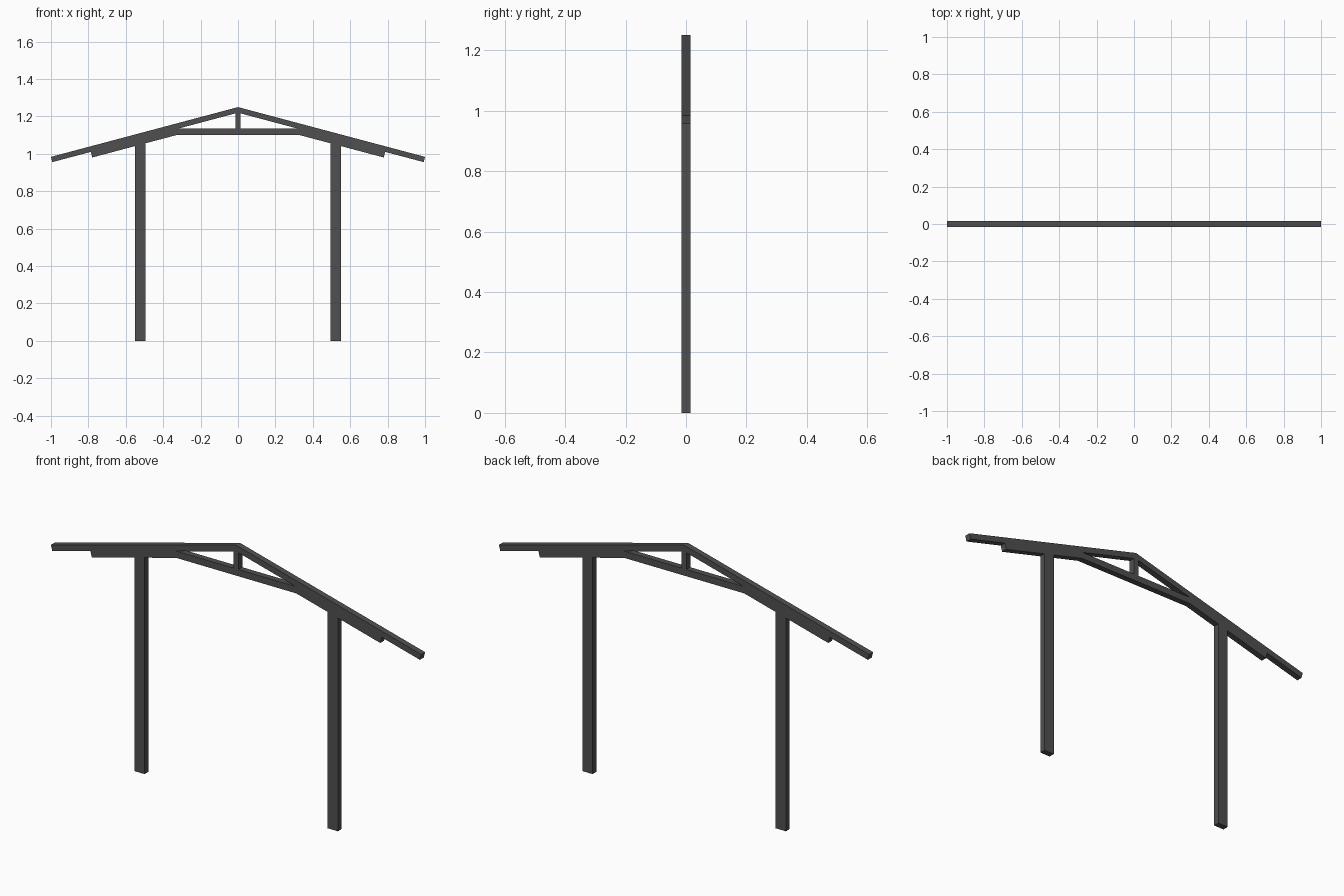
import bpy, bmesh, math

if "Cube" in bpy.data.objects:
    bpy.data.objects.remove(bpy.data.objects["Cube"])

DEPTH = 0.03                       # frame thickness along y
T = math.tan(math.radians(14.9))   # roof slope
APEX = 1.25                        # ridge height
V = 0.03                           # vertical thickness of each rafter layer

dark = bpy.data.materials.new("dark_grey")
dark.diffuse_color = (0.08, 0.08, 0.08, 1)
dark.use_nodes = True
dark.node_tree.nodes["Principled BSDF"].inputs["Base Color"].default_value = dark.diffuse_color


def slope(x, drop=0.0):
    """Height of the roof line at x, lowered by drop."""
    return APEX - drop - T * abs(x)


def prism(name, profile, side=1):
    """Extrude an x-z profile through the frame depth; side=-1 mirrors it."""
    bm = bmesh.new()
    face = bm.faces.new([bm.verts.new((side * x, -DEPTH / 2, z)) for x, z in profile])
    ext = bmesh.ops.extrude_face_region(bm, geom=[face])
    verts = [g for g in ext["geom"] if isinstance(g, bmesh.types.BMVert)]
    bmesh.ops.translate(bm, verts=verts, vec=(0, DEPTH, 0))
    bmesh.ops.recalc_face_normals(bm, faces=bm.faces)
    mesh = bpy.data.meshes.new(name)
    bm.to_mesh(mesh)
    bm.free()
    mesh.materials.append(dark)
    obj = bpy.data.objects.new(name, mesh)
    bpy.context.collection.objects.link(obj)
    return obj


# Upper rafters, mitred at the ridge with square-cut ends
right = [(1.0, slope(1.0)), (0.993, slope(0.993, V))]
prism("upper_rafters", [(0, APEX), *right, (0, APEX - V),
                        *[(-x, z) for x, z in reversed(right)]])

for side, label in ((-1, "left"), (1, "right")):
    # Lower rafter layer, under the upper rafter
    prism(f"lower_rafter_{label}",
          [(0.322, slope(0.322, V)), (0.787, slope(0.787, V)),
           (0.779, slope(0.779, 2 * V + 0.002)), (0.325, slope(0.325, 2 * V + 0.002))], side)
    # Post, cut to the slope at its top
    prism(f"post_{label}",
          [(0.494, 0), (0.55, 0), (0.55, slope(0.55, 2 * V + 0.002)),
           (0.494, slope(0.494, 2 * V + 0.002))], side)

# Horizontal tie beam between the lower rafters
zb, zt = slope(0.325, 2 * V + 0.002), slope(0.322, V)
prism("tie_beam", [(-0.325, zb), (0.325, zb), (0.322, zt), (-0.322, zt)])

# Short king post under the ridge
k = 0.013
prism("king_post", [(-k, zt), (k, zt), (k, slope(k, V)), (0, APEX - V), (-k, slope(k, V))])
